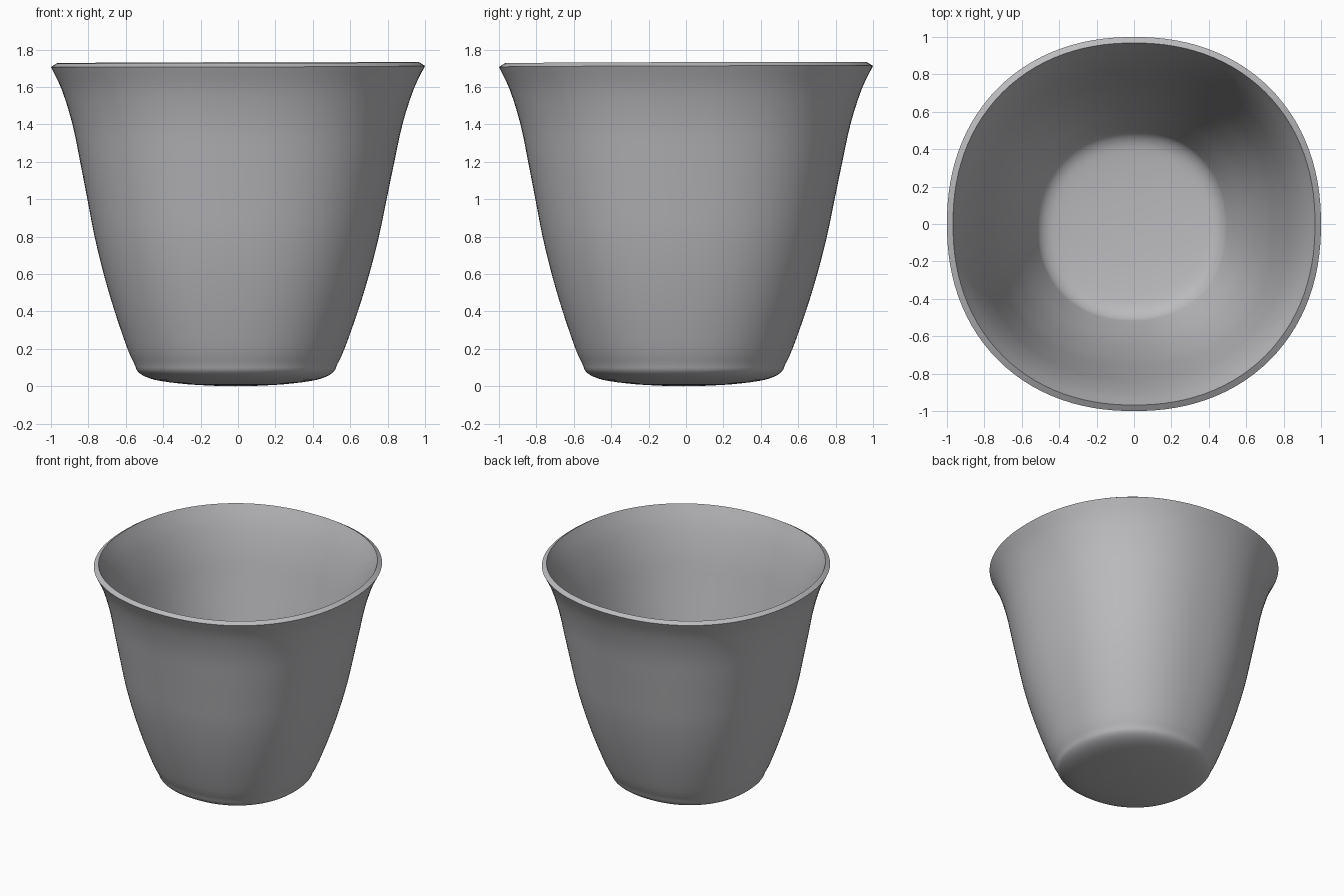
import bpy, bmesh, math
from mathutils import Vector

cube = bpy.data.objects.get("Cube")
if cube:
    bpy.data.objects.remove(cube, do_unlink=True)

SEGMENTS = 112
HEIGHT = 1.73

# Half profiles as (radius, height), listed from the centre of the base to the rim
OUTER = [(0.1, 0.002), (0.25, 0.01), (0.4, 0.028), (0.48, 0.05), (0.525, 0.08),
         (0.543, 0.12), (0.58, 0.2), (0.65, 0.4), (0.71, 0.6), (0.76, 0.8),
         (0.80, 1.0), (0.84, 1.2), (0.882, 1.4), (0.94, 1.585), (1.0, 1.71)]
INNER = [(0.1, 0.034), (0.25, 0.04), (0.4, 0.056), (0.46, 0.075), (0.495, 0.105),
         (0.513, 0.14), (0.547, 0.22), (0.617, 0.4), (0.678, 0.6), (0.729, 0.8),
         (0.769, 1.0), (0.809, 1.2), (0.851, 1.4), (0.908, 1.59), (0.968, 1.73)]


def smooth(points, steps=3):
    """Catmull-Rom curve through the points."""
    p = [Vector(q) for q in points]
    p = [2 * p[0] - p[1]] + p + [2 * p[-1] - p[-2]]
    out = []
    for a, b, c, d in zip(p, p[1:], p[2:], p[3:]):
        for i in range(steps):
            t = i / steps
            out.append(0.5 * (2 * b + (c - a) * t + (2 * a - 5 * b + 4 * c - d) * t ** 2
                              + (3 * b - a - 3 * c + d) * t ** 3))
    return out + [p[-2]]


def place(x, y, z):
    """The cup leans very slightly towards one corner."""
    lean = -0.012 * (1 - z / HEIGHT)
    return (x + lean, y + lean, z + 0.003 * (x + y) * z / HEIGHT)


def ring(bm, radius, z):
    """Rounded-square ring, squarest halfway up the wall."""
    n = 2.17 + 0.12 * math.sin(math.pi * min(z / HEIGHT, 1))
    verts = []
    for i in range(SEGMENTS):
        a = 2 * math.pi * i / SEGMENTS
        c, s = math.cos(a), math.sin(a)
        r = radius / (abs(c) ** n + abs(s) ** n) ** (1 / n)
        verts.append(bm.verts.new(place(r * c, r * s, z)))
    return verts


# Cup: outer shell, rim and inner shell in one lofted surface
bm = bmesh.new()
rings = [ring(bm, r, z) for r, z in smooth(OUTER) + smooth(INNER)[::-1]]
for low, high in zip(rings, rings[1:]):
    for i in range(SEGMENTS):
        j = (i + 1) % SEGMENTS
        bm.faces.new((low[i], low[j], high[j], high[i]))

# Close the underside and the floor
for loop, z in ((rings[0], 0.0), (rings[-1], 0.032)):
    centre = bm.verts.new(place(0, 0, z))
    for i in range(SEGMENTS):
        bm.faces.new((loop[i], loop[(i + 1) % SEGMENTS], centre))
bmesh.ops.recalc_face_normals(bm, faces=bm.faces)

mesh = bpy.data.meshes.new("cup")
bm.to_mesh(mesh)
bm.free()
cup = bpy.data.objects.new("cup", mesh)
bpy.context.collection.objects.link(cup)

# Plain grey material
grey = bpy.data.materials.new("plain grey")
grey.use_nodes = True
colour = (0.5, 0.5, 0.52, 1)
grey.diffuse_color = colour
grey.node_tree.nodes["Principled BSDF"].inputs["Base Color"].default_value = colour
mesh.materials.append(grey)

# Smooth walls with crisp rim edges
bpy.ops.object.select_all(action='DESELECT')
cup.select_set(True)
bpy.context.view_layer.objects.active = cup
bpy.ops.object.shade_smooth_by_angle(angle=math.radians(35))
